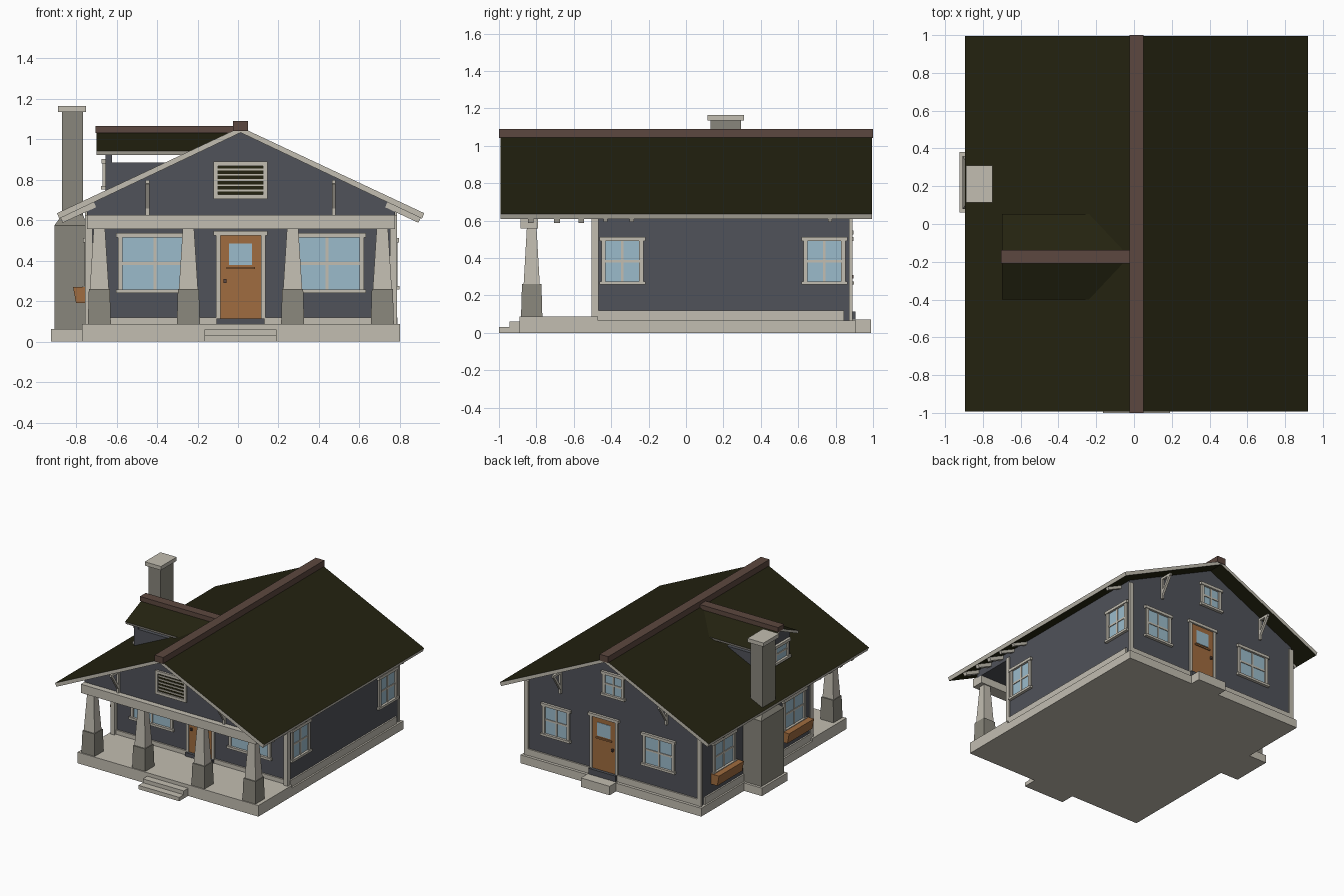
import bpy, bmesh
from mathutils import Vector

cube = bpy.data.objects.get("Cube")
if cube:
    bpy.data.objects.remove(cube, do_unlink=True)


def material(name, r, g, b):
    m = bpy.data.materials.new(name)
    m.use_nodes = True
    m.diffuse_color = (r, g, b, 1)
    m.node_tree.nodes["Principled BSDF"].inputs["Base Color"].default_value = (r, g, b, 1)
    return m


WALL = material("slate wall paint", .08, .085, .10)
TRIM = material("pale trim", .54, .51, .44)
STONE = material("grey stone", .25, .24, .20)
ROOF = material("dark shingle", .017, .016, .005)
RIDGE = material("brown ridge", .107, .064, .05)
GLASS = material("window glass", .33, .50, .60)
WOOD = material("orange wood", .35, .15, .05)


def loft(name, lower, upper, mat):
    """Solid between two matching outlines."""
    bm = bmesh.new()
    a = [bm.verts.new(p) for p in lower]
    b = [bm.verts.new(p) for p in upper]
    bm.faces.new(a)
    bm.faces.new(b)
    for i in range(len(a)):
        j = (i + 1) % len(a)
        bm.faces.new((a[i], a[j], b[j], b[i]))
    bmesh.ops.recalc_face_normals(bm, faces=bm.faces)
    me = bpy.data.meshes.new(name)
    bm.to_mesh(me)
    bm.free()
    me.materials.append(mat)
    ob = bpy.data.objects.new(name, me)
    bpy.context.collection.objects.link(ob)
    return ob


def rect(x0, x1, y0, y1, z):
    return [(x0, y0, z), (x1, y0, z), (x1, y1, z), (x0, y1, z)]


def box(name, x0, x1, y0, y1, z0, z1, mat):
    return loft(name, rect(x0, x1, y0, y1, z0), rect(x0, x1, y0, y1, z1), mat)


def prism(name, pts, axis, a0, a1, mat):
    """Extrude a (horizontal, z) profile along x or y."""
    def at(a):
        return [(a, h, z) if axis == 'x' else (h, a, z) for h, z in pts]
    return loft(name, at(a0), at(a1), mat)


def bar(name, start, end, side, w, mat):
    """Square bar between two points."""
    a, b, s = Vector(start), Vector(end), Vector(side)
    u = (b - a).cross(s).normalized() * w / 2
    s = s * w / 2
    ring = (s + u, s - u, -s - u, u - s)
    return loft(name, [a + o for o in ring], [b + o for o in ring], mat)


def gable_roof(name, c, half, eave, apex, t, axis, a0, a1):
    """Chevron slab with dark slopes and pale edges."""
    n = .4 * t
    pts = [(c - half, eave), (c, apex), (c + half, eave),
           (c + half - n, eave - t), (c, apex - t), (c - half + n, eave - t)]
    ob = prism(name, pts, axis, a0, a1, ROOF)
    ob.data.materials.append(TRIM)
    for f in ob.data.polygons:
        f.material_index = 0 if abs(f.normal.z) > .6 else 1


CX = .013                       # centre line of the house
LEFT, RIGHT = .775, -.745       # side walls
FRONT, BACK, GABLE = -.475, .875, -.84
FACES = {"front": ('y', FRONT, -1), "back": ('y', BACK, 1), "gable": ('y', GABLE, -1),
         "left": ('x', LEFT, 1), "right": ('x', RIGHT, -1), "dormer": ('x', -.655, -1)}


def panel(name, face, u0, u1, z0, z1, depth, mat):
    """Plate standing out of a named wall."""
    axis, p, s = FACES[face]
    d0, d1 = sorted((p - s * .01, p + s * depth))
    if axis == 'y':
        return box(name, u0, u1, d0, d1, z0, z1, mat)
    return box(name, d0, d1, u0, u1, z0, z1, mat)


def casing(name, face, c, w, z0, z1, sill=True):
    """Jambs, head and sill around an opening."""
    h, t = w / 2, .022
    for s in (-1, 1):
        a, b = sorted((c + s * h, c + s * (h + t)))
        panel(name + "_jamb", face, a, b, z0, z1, .014, TRIM)
    panel(name + "_head", face, c - h - .033, c + h + .033, z1, z1 + t, .02, TRIM)
    if sill:
        panel(name + "_sill", face, c - h - .033, c + h + .033, z0 - .018, z0, .022, TRIM)


def window(face, c, w, z0, z1):
    name = face + "_window"
    panel(name + "_glass", face, c - w / 2, c + w / 2, z0, z1, .003, GLASS)
    m = (z0 + z1) / 2
    panel(name + "_mullion", face, c - .007, c + .007, z0, z1, .008, TRIM)
    panel(name + "_crossbar", face, c - w / 2, c + w / 2, m - .007, m + .007, .008, TRIM)
    casing(name, face, c, w, z0, z1)


def door(face, c):
    name = face + "_door"
    panel(name, face, c - .1, c + .1, .115, .525, .006, WOOD)
    panel(name + "_glass", face, c - .057, c + .057, .38, .485, .009, GLASS)
    panel(name + "_shelf", face, c - .07, c + .07, .358, .37, .014, WOOD)
    panel(name + "_knob", face, c - .085, c - .07, .29, .31, .02, RIDGE)
    panel(name + "_threshold", face, c - .118, c + .118, .065, .115, .03, WALL)
    casing(name, face, c, .2, .115, .525, False)


# Foundation, porch and steps
box("foundation", -.77, .8, -.5, .91, 0, .065, TRIM)
box("porch_floor", -.77, .8, -.89, -.47, 0, .087, TRIM)
box("lower_step", -.165, .19, -1, -.88, 0, .03, TRIM)
box("upper_step", -.165, .19, -.945, -.88, 0, .06, TRIM)
box("back_step", -.03, .22, .88, .99, 0, .07, TRIM)

# Walls and porch gable
body = [(RIGHT, .06), (LEFT, .06), (LEFT, .675), (CX, 1.033), (RIGHT, .675)]
prism("house_walls", body, 'y', FRONT, BACK, WALL)
upper = [(h, max(z, .615)) for h, z in body]
prism("porch_gable", upper, 'y', GABLE, FRONT, WALL)
box("porch_beam", RIGHT, LEFT, -.885, -.79, .557, .625, TRIM)

# Base boards and corner boards
for u0, u1 in ((RIGHT, -.105), (.131, LEFT)):
    panel("front_base_board", "front", u0, u1, .08, .12, .012, TRIM)
for u0, u1 in ((RIGHT, -.023), (.213, LEFT)):
    panel("back_base_board", "back", u0, u1, .06, .115, .012, TRIM)
for side in ("left", "right"):
    panel("side_base_board", side, FRONT, .845, .06, .12, .012, TRIM)
for x0, x1 in ((RIGHT - .01, RIGHT + .025), (LEFT - .025, LEFT + .01)):
    box("front_corner_board", x0, x1, -.505, -.468, .065, .625, TRIM)
    box("back_corner_board", x0, x1, .872, .89, .065, .65, TRIM)

# Porch columns on stone piers
for x in (-.685, -.245, .27, .713):
    y = -.825
    loft("pier", rect(x - .057, x + .057, y - .057, y + .057, .085),
         rect(x - .052, x + .052, y - .052, y + .052, .26), STONE)
    loft("column", rect(x - .047, x + .047, y - .043, y + .043, .26),
         rect(x - .028, x + .028, y - .026, y + .026, .56), TRIM)

# Main roof, ridge and rafter tails
gable_roof("main_roof", CX, .907, .635, 1.06, .027, 'y', -.992, .995)
box("main_ridge_cap", -.025, .05, -1, 1, 1.04, 1.09, RIDGE)
for y in (-.83, -.69, -.56, -.43, -.29, .77):
    for s in (-1, 1):
        bar("rafter_tail", (CX + s * .72, y, .678), (CX + s * .885, y, .601),
            (0, 1, 0), .03 if y < -.5 else .022, TRIM)

# Knee braces beneath the gable overhangs
for wall, out in ((GABLE, -1), (BACK, 1)):
    for x in (CX - .46, CX + .46):
        y = wall + out * .008
        tip = wall + out * .105
        bar("brace_post", (x, y, .625), (x, y, .8), (1, 0, 0), .018, TRIM)
        bar("brace_arm", (x, wall, .79), (x, tip, .79), (1, 0, 0), .018, TRIM)
        bar("brace_strut", (x, y, .66), (x, tip - out * .015, .785), (1, 0, 0), .018, TRIM)

# Doors and windows
door("front", CX)
door("back", .095)
window("front", -.41, .32, .258, .515)
window("front", .44, .32, .258, .515)
window("back", .51, .19, .275, .49)
window("back", -.38, .23, .275, .49)
window("back", CX, .14, .73, .88)
for y in (-.34, .74):
    window("left", y, .18, .275, .49)
for y in (-.27, .6):
    window("right", y, .23, .275, .49)
    prism("flower_box", [(-.74, .19), (-.80, .19), (-.815, .27), (-.74, .27)],
          'y', y - .155, y + .155, WOOD)

# Gable vent with slats
panel("vent_opening", "gable", -.1, .126, .725, .87, .004, ROOF)
for i in range(5):
    z = .742 + i * .026
    panel("vent_slat", "gable", -.1, .126, z, z + .009, .009, TRIM)
for u0, u1, z0, z1 in ((-.12, -.098, .705, .89), (.124, .146, .705, .89),
                       (-.12, .146, .705, .727), (-.12, .146, .868, .89)):
    panel("vent_frame", "gable", u0, u1, z0, z1, .016, TRIM)

# Dormer
DY = -.173
box("dormer_walls", -.65, -.36, DY - .18, DY + .18, .7, .885, WALL)
prism("dormer_front", [(DY - .18, .72), (DY + .18, .72), (DY + .18, .935),
                       (DY, 1.015), (DY - .18, .935)], 'x', -.655, -.622, WALL)
gable_roof("dormer_roof", DY, .227, .942, 1.042, .02, 'x', -.70, -.03)
box("dormer_ridge_cap", -.705, 0, DY - .036, DY + .036, 1.03, 1.066, RIDGE)
window("dormer", DY, .27, .77, .88)

# Chimney
box("chimney_footing", -.925, -.73, .06, .38, 0, .062, TRIM)
box("chimney_base", -.907, -.73, .08, .36, .06, .575, STONE)
loft("chimney_shoulder", rect(-.907, -.745, .08, .36, .575),
     rect(-.87, -.765, .13, .295, .625), STONE)
box("chimney_shaft", -.87, -.765, .13, .295, .6, 1.14, STONE)
box("chimney_cap", -.89, -.75, .115, .31, 1.135, 1.165, TRIM)
